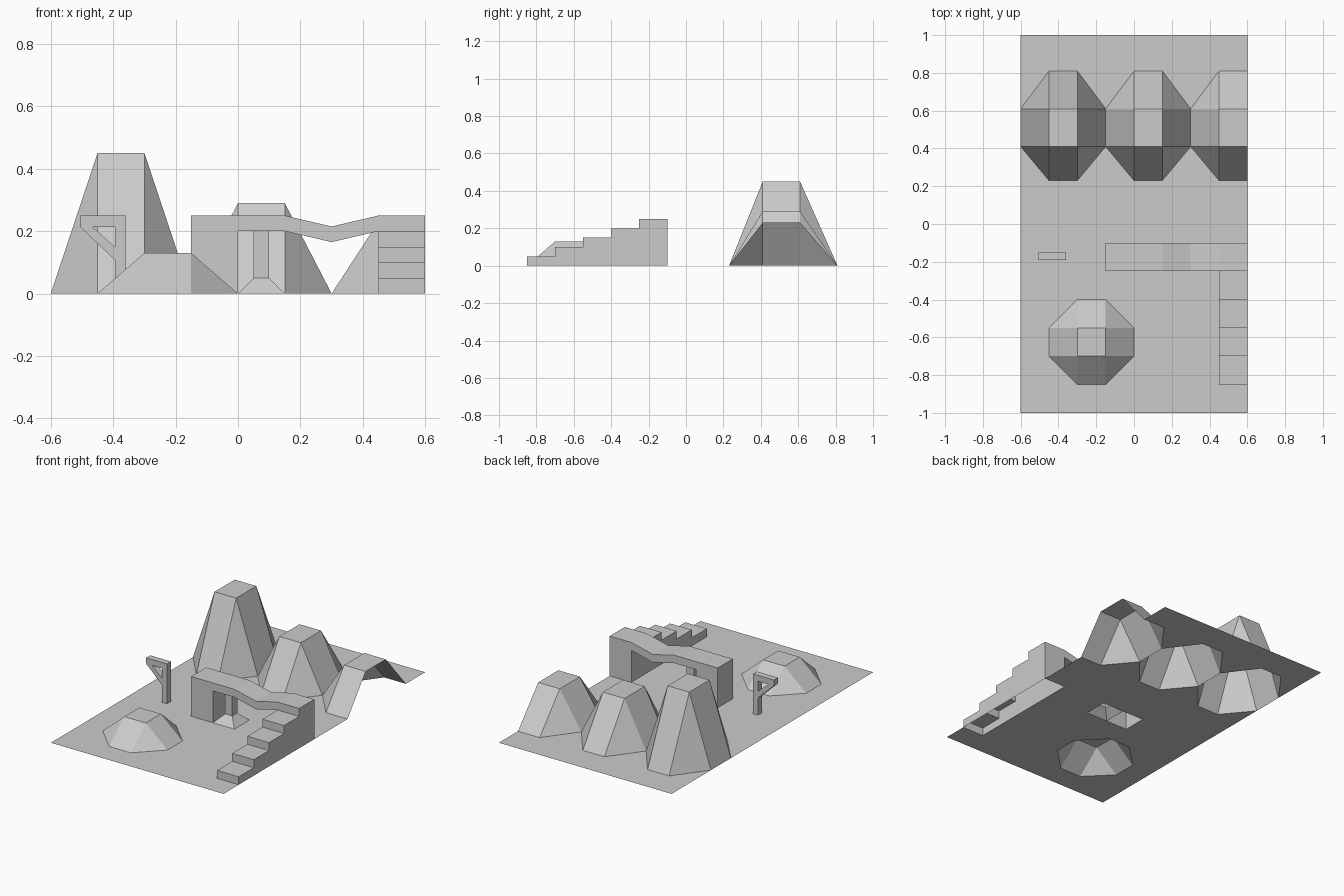
import bpy, bmesh

if "Cube" in bpy.data.objects:
    bpy.data.objects.remove(bpy.data.objects["Cube"])


def finish(name, bm, recalc=True):
    if recalc:
        bmesh.ops.recalc_face_normals(bm, faces=bm.faces)
    mesh = bpy.data.meshes.new(name)
    bm.to_mesh(mesh)
    bm.free()
    obj = bpy.data.objects.new(name, mesh)
    bpy.context.collection.objects.link(obj)
    return obj


def prism(name, outline, axis, lo, hi, skip=()):
    """Extrude a side outline along x or y; edges listed in skip stay open."""
    bm = bmesh.new()

    def ring(d):
        return [bm.verts.new((d, u, v) if axis == 'x' else (u, d, v)) for u, v in outline]
    a, b = ring(lo), ring(hi)
    bm.faces.new(a)
    bm.faces.new(b[::-1])
    n = len(outline)
    for i in range(n):
        if i not in skip:
            j = (i + 1) % n
            bm.faces.new((a[j], a[i], b[i], b[j]))
    return finish(name, bm)


# Ground with the hills pulled up from its grid; open under the built parts
xs = [-.6, -.45, -.3, -.15, 0, .15, .3, .45, .6]
ys = [-1, -.85, -.7, -.55, -.4, -.25, -.1, .23, .41, .61, .81, 1]
hills = [(1, 8, .45), (4, 8, .29), (7, 8, .23), (2, 2, .13)]  # column, row, height
height = {(i + a, j + b): h for i, j, h in hills for a in (0, 1) for b in (0, 1)}
holes = {(3, 5), (4, 5)} | {(7, j) for j in range(1, 6)}

bm = bmesh.new()
grid = {(i, j): bm.verts.new((x, y, height.get((i, j), 0)))
        for i, x in enumerate(xs) for j, y in enumerate(ys)}
for i in range(len(xs) - 1):
    for j in range(len(ys) - 1):
        if (i, j) in holes:
            continue
        keys = [(i, j), (i + 1, j), (i + 1, j + 1), (i, j + 1)]
        q = [grid[k] for k in keys]
        raised = [n for n, k in enumerate(keys) if k in height]
        if len(raised) == 1:            # hill corner: sloped half and flat half
            r = raised[0]
            q = q[r:] + q[:r]
            bm.faces.new((q[3], q[0], q[1]))
            bm.faces.new((q[1], q[2], q[3]))
        else:
            bm.faces.new(q)
finish("terrain", bm, recalc=False)

# Bridge: abutment block and sagging deck
prism("bridge", [(-.15, 0), (-.15, .25), (.15, .25), (.3, .215), (.45, .25),
                 (.45, .2), (.3, .165), (.15, .2), (0, .2), (0, 0)],
      'y', -.25, -.1, skip=(4, 9))

# Staircase rising to the bridge
steps = [(-.85, 0)]
for k in range(5):
    z = .05 * (k + 1)
    steps += [(-.85 + .15 * k, z), (-.7 + .15 * k, z)]
steps.append((-.1, 0))
prism("stairs", steps, 'x', .45, .6, skip=(len(steps) - 1,))

# Bridge pillar with flared foot
bm = bmesh.new()
rings = []
for half, z in ((.075, 0), (.025, .05), (.025, .2)):
    rings.append([bm.verts.new((.075 + sx * half, -.175 + sy * half, z))
                  for sx, sy in ((-1, -1), (1, -1), (1, 1), (-1, 1))])
for a, b in zip(rings, rings[1:]):
    for i in range(4):
        j = (i + 1) % 4
        bm.faces.new((a[i], a[j], b[j], b[i]))
finish("pillar", bm)

# Signpost: post with arm, and diagonal brace
prism("post_and_arm", [(-.395, 0), (-.36, 0), (-.36, .25), (-.505, .25),
                       (-.505, .213), (-.395, .213)], 'y', -.19, -.15, skip=(0,))
prism("brace", [(-.505, .213), (-.395, .108), (-.395, .15), (-.465, .213)],
      'y', -.19, -.15, skip=(1, 3))
